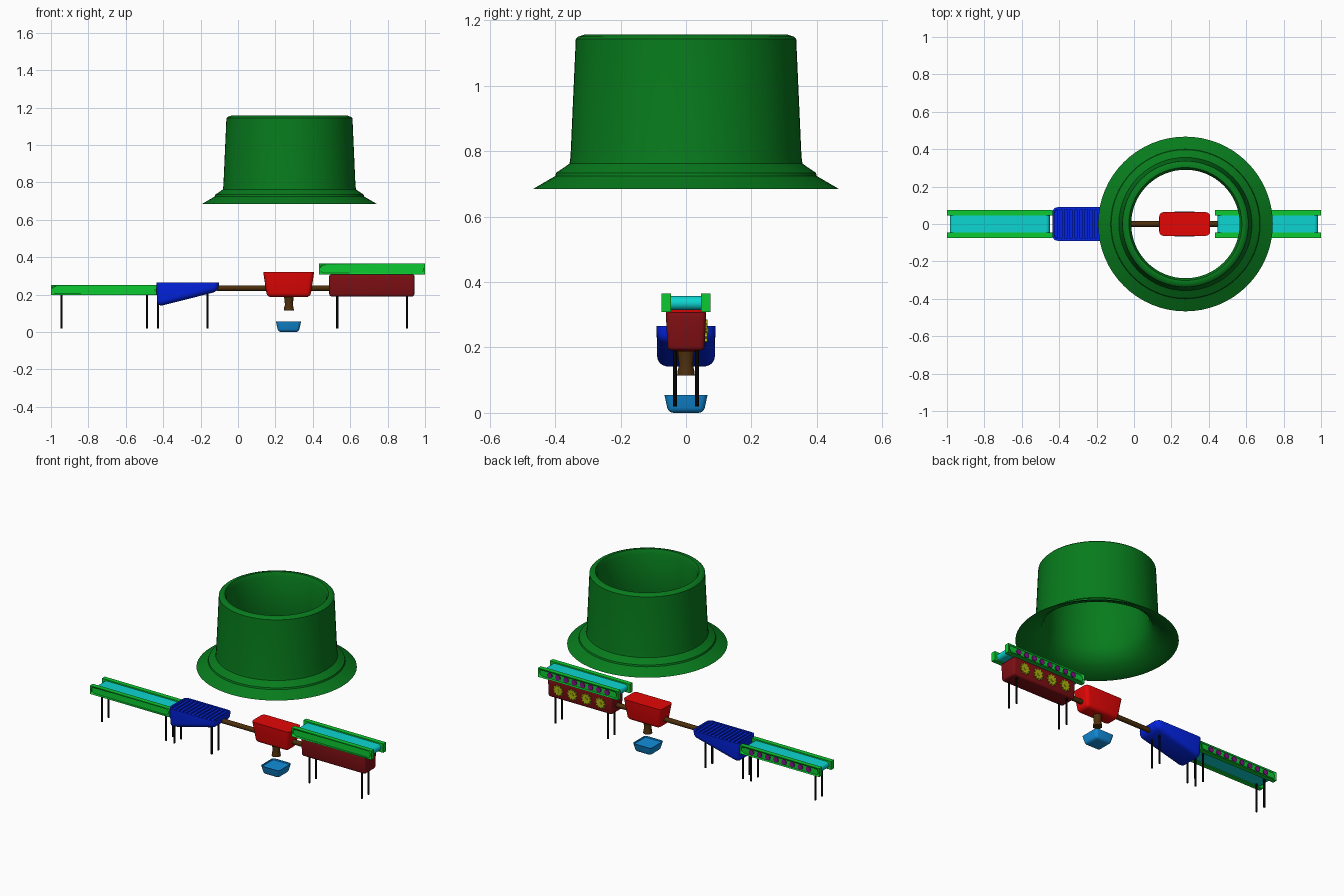
import bpy, bmesh, math
from mathutils import Matrix, Vector

if "Cube" in bpy.data.objects:
    bpy.data.objects.remove(bpy.data.objects["Cube"])


def mat(name, r, g, b):
    m = bpy.data.materials.new(name)
    m.diffuse_color = [(c / 255) ** 2.2 for c in (r, g, b)] + [1]
    m.use_nodes = True
    m.node_tree.nodes["Principled BSDF"].inputs["Base Color"].default_value = m.diffuse_color
    return m


HOOD = mat("dark_green", 16, 122, 34)
RAIL = mat("bright_green", 20, 200, 52)
BELT = mat("cyan", 20, 212, 208)
BLUE = mat("blue", 10, 40, 225)
RED = mat("red", 228, 15, 15)
MAROON = mat("maroon", 125, 22, 26)
BROWN = mat("brown", 78, 50, 20)
SKY = mat("sky_blue", 25, 140, 218)
BLACK = mat("black", 12, 12, 12)
YELLOW = mat("yellow", 170, 178, 22)
PURPLE = mat("purple", 135, 25, 135)


def finish(name, bm, material):
    bmesh.ops.recalc_face_normals(bm, faces=bm.faces)
    me = bpy.data.meshes.new(name)
    bm.to_mesh(me)
    bm.free()
    ob = bpy.data.objects.new(name, me)
    bpy.context.collection.objects.link(ob)
    me.materials.append(material)
    bpy.ops.object.select_all(action='DESELECT')
    ob.select_set(True)
    bpy.context.view_layer.objects.active = ob
    bpy.ops.object.shade_smooth_by_angle(angle=math.radians(35))
    return ob


def tub(name, top, bottom, material, bevel=0.0, recess=None, round_top=False):
    """top = x0, x1, half y, z; bottom = x0, x1, half y, z at x0, z at x1"""
    bm = bmesh.new()
    a0, a1, ay, az = top
    b0, b1, by, bz0, bz1 = bottom
    t = [bm.verts.new((x, y, az)) for x, y in ((a0, -ay), (a1, -ay), (a1, ay), (a0, ay))]
    b = [bm.verts.new(p) for p in ((b0, -by, bz0), (b1, -by, bz1), (b1, by, bz1), (b0, by, bz0))]
    cap = bm.faces.new(t)
    bm.faces.new(b[::-1])
    for i in range(4):
        j = (i + 1) % 4
        bm.faces.new((b[i], b[j], t[j], t[i]))
    if bevel:
        edges = [e for e in bm.edges if round_top or e not in cap.edges]
        bmesh.ops.bevel(bm, geom=edges, offset=bevel, segments=4, profile=0.5, affect='EDGES')
    if recess:
        bmesh.ops.recalc_face_normals(bm, faces=bm.faces)
        bm.faces.ensure_lookup_table()
        cap = max(bm.faces, key=lambda f: f.normal.z * f.calc_area())
        bmesh.ops.inset_region(bm, faces=[cap], thickness=recess[0])
        bmesh.ops.inset_region(bm, faces=[cap], thickness=0.001, depth=-recess[1])
    return finish(name, bm, material)


def box(name, x0, x1, y0, y1, z0, z1, material):
    ob = tub(name, (x0, x1, (y1 - y0) / 2, z1), (x0, x1, (y1 - y0) / 2, z0, z0), material)
    ob.data.transform(Matrix.Translation((0, (y0 + y1) / 2, 0)))
    return ob


def prism(name, pts, y0, y1, material):
    """Extrude an x/z outline along y."""
    bm = bmesh.new()
    f = bm.faces.new([bm.verts.new((x, y0, z)) for x, z in pts])
    r = bmesh.ops.extrude_face_region(bm, geom=[f])
    bmesh.ops.translate(bm, vec=(0, y1 - y0, 0),
                        verts=[v for v in r['geom'] if isinstance(v, bmesh.types.BMVert)])
    return finish(name, bm, material)


def stadium(x0, x1, z0, z1, n=10):
    r, zc = (z1 - z0) / 2, (z0 + z1) / 2
    pts = []
    for cx, start in ((x1 - r, -90), (x0 + r, 90)):
        for i in range(n + 1):
            a = math.radians(start + 180 * i / n)
            pts.append((cx + r * math.cos(a), zc + r * math.sin(a)))
    return pts


def lathe(name, profile, cx, material, steps=48, closed=False):
    bm = bmesh.new()
    vs = [bm.verts.new((cx + r, 0, z)) for r, z in profile]
    es = [bm.edges.new(p) for p in zip(vs, vs[1:])]
    if closed:
        es.append(bm.edges.new((vs[-1], vs[0])))
    bmesh.ops.spin(bm, geom=vs + es, cent=(cx, 0, 0), axis=(0, 0, 1),
                   angle=math.tau, steps=steps, use_duplicate=False)
    bmesh.ops.remove_doubles(bm, verts=bm.verts, dist=1e-5)
    return finish(name, bm, material)


def leg_pair(name, x, top, y=0.034):
    for side, s in (("front", -1), ("back", 1)):
        bm = bmesh.new()
        bmesh.ops.create_cone(bm, cap_ends=True, segments=12, radius1=0.006, radius2=0.006,
                              depth=top - 0.02,
                              matrix=Matrix.Translation((x, s * y, (top + 0.02) / 2)))
        finish(f"{name}_{side}_leg", bm, BLACK)


def conveyor(name, x0, x1, z0, z1):
    # Belt loop between two rails with recessed outer panels
    prism(name + "_belt", stadium(x0 + 0.015, x1 - 0.015, z0 + 0.006, z1 - 0.008), -0.05, 0.05, BELT)
    for side, s in (("front", -1), ("back", 1)):
        ya, yb = sorted((s * 0.046, s * 0.075))
        rail = box(f"{name}_{side}_rail", x0, x1, ya, yb, z0, z1, RAIL)
        ca, cb = sorted((s * 0.068, s * 0.09))
        cut = prism("cutter", stadium(x0 + 0.008, x1 - 0.008, z0 + 0.007, z1 - 0.007), ca, cb, RAIL)
        cut.hide_render = True
        bpy.context.view_layer.objects.active = rail
        mod = rail.modifiers.new("panel", 'BOOLEAN')
        mod.operation, mod.object, mod.solver = 'DIFFERENCE', cut, 'EXACT'
        bpy.ops.object.modifier_apply(modifier=mod.name)
        bpy.data.objects.remove(cut)
    # Row of rollers on the back rail
    xc, zc = (x0 + x1) / 2, (z0 + z1) / 2
    for i in range(8):
        x = xc + (i - 3.5) * 0.058
        pts = [(x + 0.017 * math.cos(k * math.tau / 16), zc + 0.017 * math.sin(k * math.tau / 16))
               for k in range(16)]
        prism(f"{name}_roller_{i + 1}", pts, 0.06, 0.074, PURPLE)


# Extractor hood
lathe("extractor_hood", [(0.467, 0.685), (0.40, 0.724), (0.397, 0.734), (0.356, 0.762),
                         (0.353, 0.785), (0.337, 1.143), (0.33, 1.15), (0.31, 1.157),
                         (0.302, 1.155), (0.29, 1.13), (0.30, 0.82), (0.32, 0.765),
                         (0.37, 0.725), (0.455, 0.685)], 0.275, HOOD, 64, True)

# Conveyors
conveyor("infeed_conveyor", -1.0, -0.435, 0.198, 0.252)
conveyor("upper_conveyor", 0.432, 1.0, 0.308, 0.365)
leg_pair("infeed_outer", -0.943, 0.205)
leg_pair("infeed_inner", -0.487, 0.205)

# Slatted receiving hopper
tub("receiving_hopper", (-0.437, -0.102, 0.09, 0.265), (-0.432, -0.104, 0.088, 0.135, 0.218),
    BLUE, 0.03, (0.012, 0.014))
for i in range(11):
    x = -0.405 + i * 0.027
    box(f"hopper_slat_{i + 1}", x - 0.008, x + 0.008, -0.079, 0.079, 0.245, 0.262, BLUE)
leg_pair("hopper_outer", -0.428, 0.16)
leg_pair("hopper_inner", -0.163, 0.22)

# Transfer pipe
bm = bmesh.new()
bmesh.ops.create_cone(bm, cap_ends=True, segments=24, radius1=0.015, radius2=0.015, depth=0.61,
                      matrix=Matrix.Translation((0.19, 0, 0.235)) @ Matrix.Rotation(math.pi / 2, 4, 'Y'))
finish("transfer_pipe", bm, BROWN)

# Furnace tub, outlet and catch bowl
tub("furnace_tub", (0.135, 0.407, 0.063, 0.32), (0.155, 0.387, 0.05, 0.187, 0.187), RED, 0.022)
lathe("outlet_spout", [(0, 0.115), (0.027, 0.115), (0.025, 0.132), (0.021, 0.145),
                       (0.026, 0.19), (0, 0.19)], 0.272, BROWN, 24)
tub("catch_bowl", (0.203, 0.337, 0.066, 0.055), (0.215, 0.325, 0.054, 0, 0), SKY, 0.016,
    (0.005, 0.008))

# Gear housing with four gears on the back
tub("gear_housing", (0.486, 0.945, 0.062, 0.308), (0.488, 0.943, 0.056, 0.19, 0.19), MAROON,
    0.014, None, True)
for i in range(4):
    x, pts = 0.715 + (i - 1.5) * 0.1, []
    for k in range(40):
        r = 0.036 if k % 4 in (0, 1) else 0.027
        a = k * math.tau / 40
        pts.append((x + r * math.cos(a), 0.25 + r * math.sin(a)))
    prism(f"gear_{i + 1}", pts, 0.05, 0.066, YELLOW)
    hub = [(x + 0.01 * math.cos(k * math.tau / 16), 0.25 + 0.01 * math.sin(k * math.tau / 16))
           for k in range(16)]
    prism(f"gear_hub_{i + 1}", hub, 0.055, 0.069, YELLOW)
leg_pair("housing_inner", 0.531, 0.2)
leg_pair("housing_outer", 0.904, 0.2)
